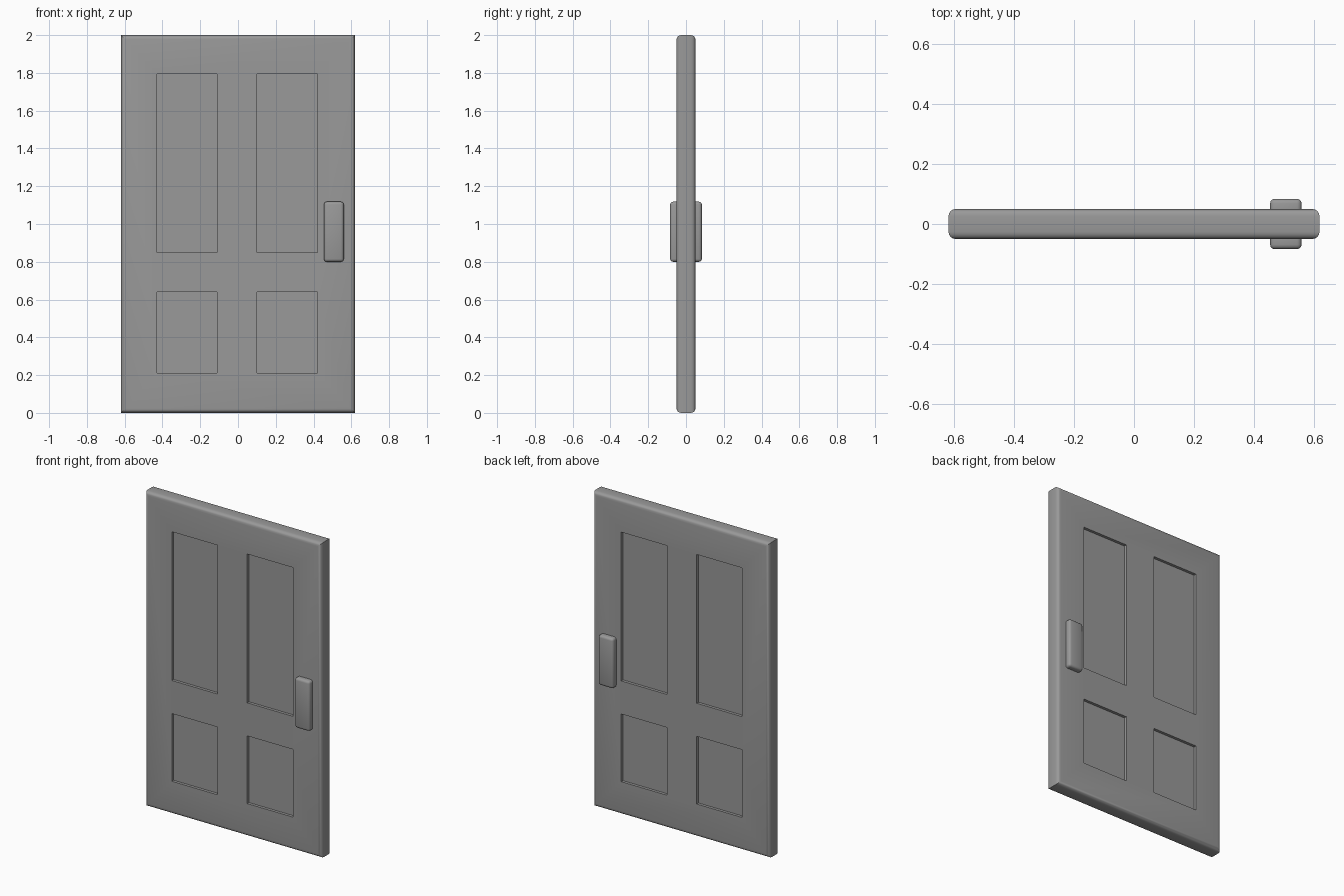
import bpy
import bmesh

cube = bpy.data.objects.get("Cube")
if cube:
    bpy.data.objects.remove(cube, do_unlink=True)

grey = bpy.data.materials.new("door grey")
grey.use_nodes = True
grey.diffuse_color = (0.32, 0.32, 0.32, 1)
grey.node_tree.nodes["Principled BSDF"].inputs["Base Color"].default_value = (0.32, 0.32, 0.32, 1)


def box(name, low, high, radius=0, segments=4, rounded=lambda edge: True):
    """Box between two corners, with the chosen edges rounded."""
    bm = bmesh.new()
    bmesh.ops.create_cube(bm, size=1)
    for v in bm.verts:
        v.co = [a + (b - a) * (c + 0.5) for a, b, c in zip(low, high, v.co)]
    if radius:
        edges = [e for e in bm.edges if rounded(e)]
        bmesh.ops.bevel(bm, geom=edges, offset=radius, segments=segments,
                        profile=0.5, affect='EDGES')
    bmesh.ops.recalc_face_normals(bm, faces=bm.faces)
    mesh = bpy.data.meshes.new(name)
    bm.to_mesh(mesh)
    bm.free()
    mesh.materials.append(grey)
    obj = bpy.data.objects.new(name, mesh)
    bpy.context.collection.objects.link(obj)
    return obj


def smooth(obj):
    bpy.ops.object.select_all(action='DESELECT')
    obj.select_set(True)
    bpy.context.view_layer.objects.active = obj
    bpy.ops.object.shade_smooth_by_angle(angle=0.6)


HALF = 0.05     # half the slab thickness
RECESS = 0.018  # depth of the sunken panels

# Slab: only the rims of the front and back faces are rounded
slab = box("door_slab", (-0.62, -HALF, 0), (0.62, HALF, 2), 0.024, 4,
           lambda e: abs(e.verts[0].co.y - e.verts[1].co.y) < 0.001)

# Sunken panels, two tall and two short, on both faces
for x, column in ((-0.43, "right"), (0.1, "left")):
    for bottom, top, row in ((0.21, 0.64, "lower"), (0.85, 1.795, "upper")):
        for side, face in ((-1, "front"), (1, "back")):
            y1, y2 = sorted((side * (HALF - RECESS), side * (HALF + 0.05)))
            cutter = box(f"{face}_{row}_{column}_panel_cutter",
                         (x, y1, bottom), (x + 0.32, y2, top))
            cutter.hide_render = True
            cutter.hide_set(True)
            cut = slab.modifiers.new(cutter.name, 'BOOLEAN')
            cut.operation = 'DIFFERENCE'
            cut.solver = 'EXACT'
            cut.object = cutter
smooth(slab)

# Handles on both faces
for side, face in ((-1, "front"), (1, "back")):
    y1, y2 = sorted((side * 0.02, side * 0.084))
    smooth(box(face + "_handle", (0.455, y1, 0.8), (0.56, y2, 1.118), 0.015, 3))
